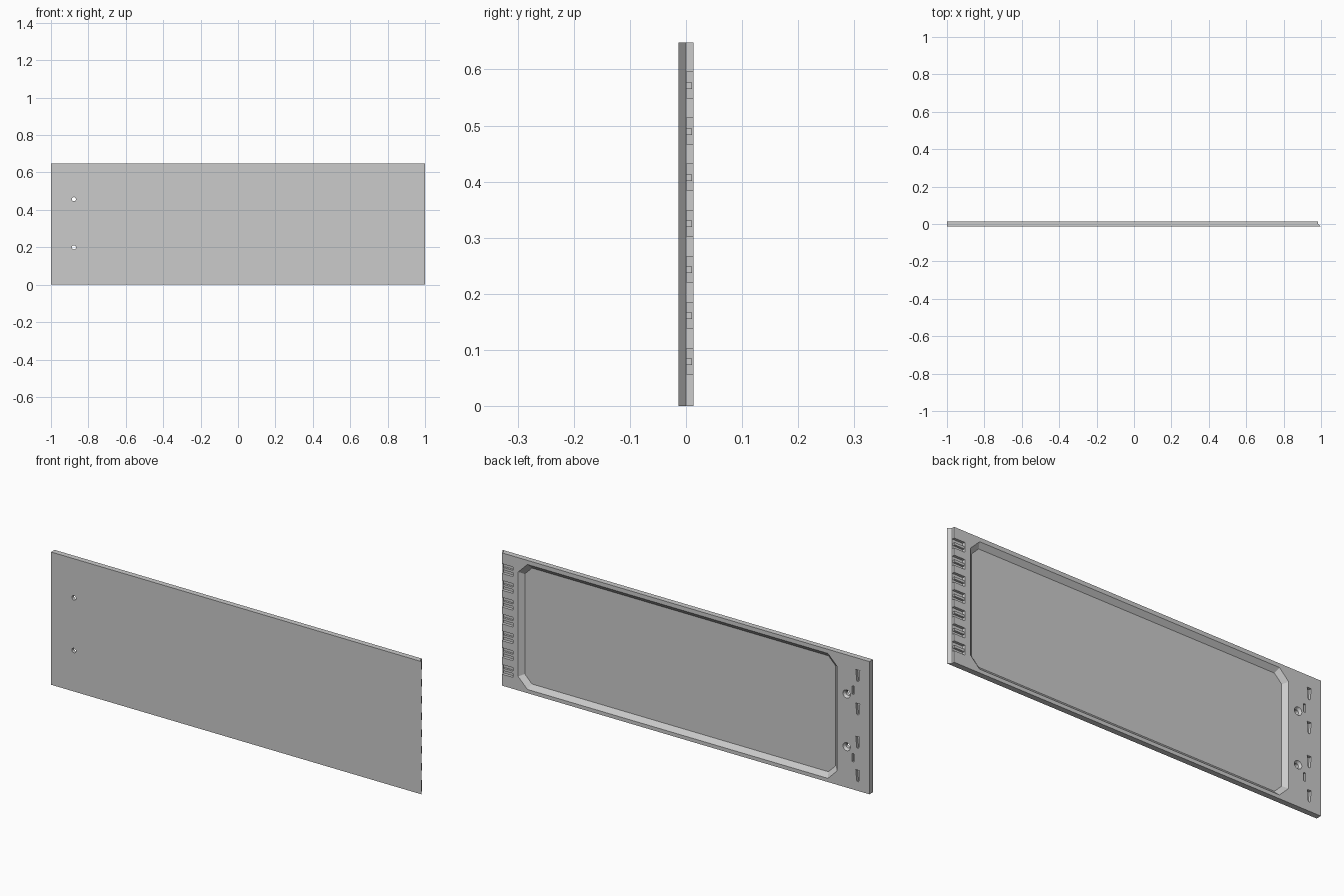
import bpy, bmesh, math

cube = bpy.data.objects.get("Cube")
if cube:
    bpy.data.objects.remove(cube, do_unlink=True)

HALF = 0.0135      # half thickness of the panel
HEIGHT = 0.648
OUT = HALF + 0.01  # cutters reach past the back face

grey = bpy.data.materials.new("light grey")
grey.use_nodes = True
grey.diffuse_color = (0.6, 0.6, 0.6, 1)
grey.node_tree.nodes["Principled BSDF"].inputs["Base Color"].default_value = (0.6, 0.6, 0.6, 1)


def loft(bm, rings):
    """Closed solid through (outline, y) rings, outlines given as (x, z)."""
    loops = [[bm.verts.new((x, y, z)) for x, z in pts] for pts, y in rings]
    for a, b in zip(loops, loops[1:]):
        for i in range(len(a)):
            j = (i + 1) % len(a)
            bm.faces.new((a[i], a[j], b[j], b[i]))
    bm.faces.new(loops[0][::-1])
    bm.faces.new(loops[-1])


def finish(bm, name):
    bmesh.ops.recalc_face_normals(bm, faces=bm.faces[:])
    mesh = bpy.data.meshes.new(name)
    bm.to_mesh(mesh)
    bm.free()
    mesh.materials.append(grey)
    obj = bpy.data.objects.new(name, mesh)
    bpy.context.collection.objects.link(obj)
    return obj


def rect(x0, x1, z0, z1):
    return [(x0, z0), (x1, z0), (x1, z1), (x0, z1)]


def octagon(x0, x1, z0, z1, c):
    return [(x0 + c, z0), (x1 - c, z0), (x1, z0 + c), (x1, z1 - c),
            (x1 - c, z1), (x0 + c, z1), (x0, z1 - c), (x0, z0 + c)]


def circle(x, z, r, n=16):
    return [(x + r * math.cos(math.tau * i / n), z + r * math.sin(math.tau * i / n))
            for i in range(n)]


# Panel, with a thin sloping lip along its left end
bm = bmesh.new()
lip = 0.985
loft(bm, [(rect(-1, 1, 0, HEIGHT), -HALF),
          (rect(-1, lip, 0, HEIGHT), 0),
          (rect(-1, lip, 0, HEIGHT), HALF)])
panel = finish(bm, "panel")

cut = bmesh.new()

# Large back pocket with sloping walls and clipped corners
floor_y, slope = -0.006, 0.022


def pocket_ring(inset):
    return octagon(-0.826 + inset, 0.897 - inset, 0.018 + inset,
                   HEIGHT - 0.02 - inset, 0.05 - inset * 0.5)


loft(cut, [(pocket_ring(slope), floor_y), (pocket_ring(0), HALF), (pocket_ring(0), OUT)])

# Seven latch slots, open at the left end
slot_heights = [0.079 + 0.082 * i for i in range(7)]
for z in slot_heights:
    loft(cut, [(rect(0.928, 1.02, z - 0.022, z + 0.024), 0.001),
               (rect(0.924, 1.02, z - 0.024, z + 0.024), OUT)])

# Two through holes, countersunk from the back
for z in (0.2, 0.457):
    loft(cut, [(circle(-0.877, z, 0.011), -OUT), (circle(-0.877, z, 0.011), 0.002),
               (circle(-0.877, z, 0.02), HALF), (circle(-0.877, z, 0.02), OUT)])

# Four tapered hanging slots near the right end
for i in range(4):
    z = 0.073 + 0.163 * i
    wedge = [(-0.942, z - 0.028), (-0.932, z - 0.028), (-0.926, z + 0.028), (-0.948, z + 0.028)]
    loft(cut, [(wedge, 0), (wedge, OUT)])

# Two narrow slits between them
for z in (0.155, 0.485):
    slit = rect(-0.918, -0.907, z - 0.02, z + 0.02)
    loft(cut, [(slit, 0.003), (slit, OUT)])

cutter = finish(cut, "recess_cutter")
cutter.hide_render = True
mod = panel.modifiers.new("recesses", 'BOOLEAN')
mod.operation, mod.solver, mod.object = 'DIFFERENCE', 'EXACT', cutter
bpy.context.view_layer.update()
cut_mesh = bpy.data.meshes.new_from_object(
    panel.evaluated_get(bpy.context.evaluated_depsgraph_get()))
panel.modifiers.clear()
panel.data = cut_mesh
bpy.data.objects.remove(cutter, do_unlink=True)

# Rib along the middle of each latch slot
ribs = bmesh.new()
for z in slot_heights:
    bar = rect(0.926, 0.98, z - 0.006, z + 0.006)
    loft(ribs, [(bar, 0), (bar, 0.011)])
finish(ribs, "slot_ribs")
